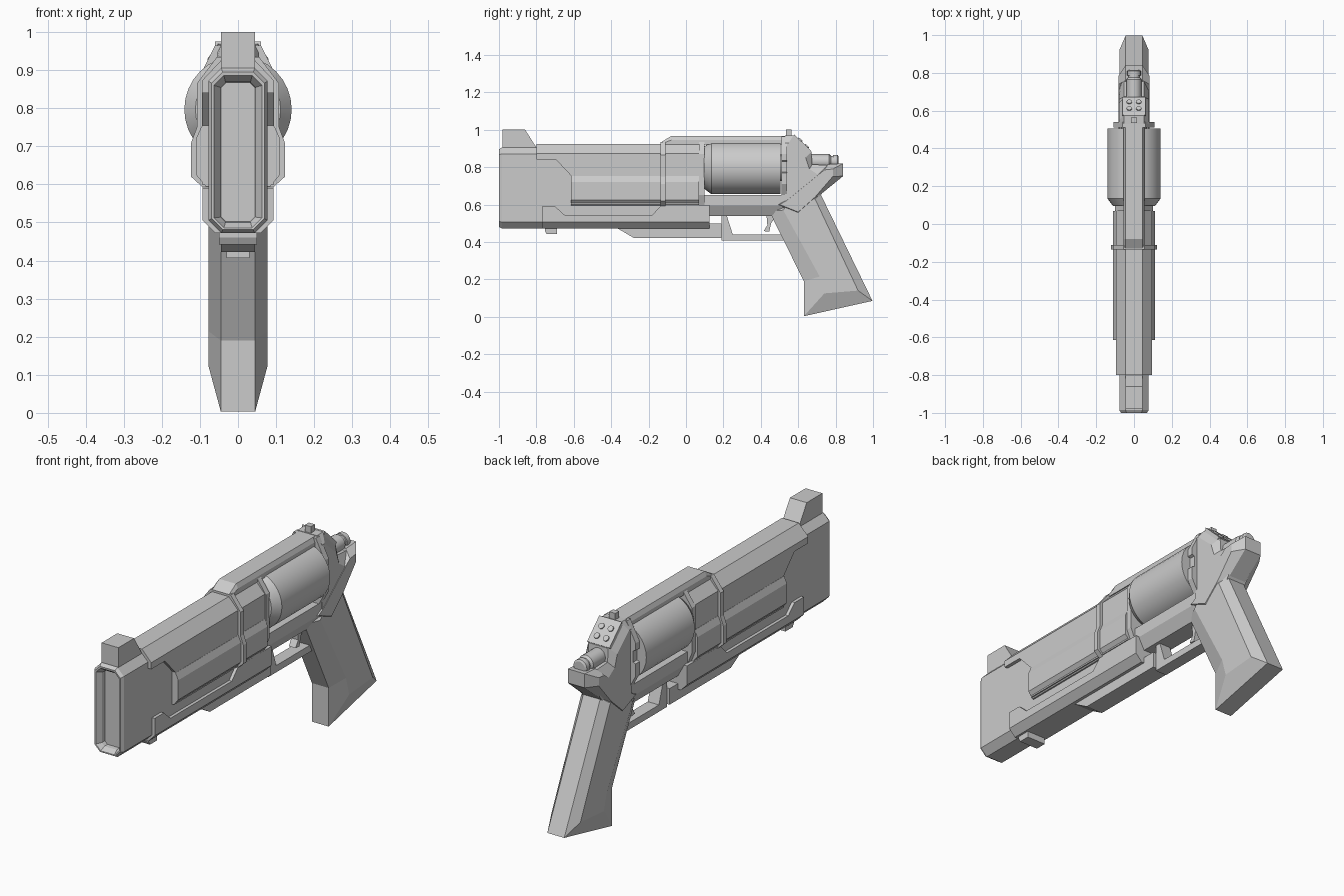
import bpy, bmesh, math


def loft(name, rings, smooth=False):
    """Skin a list of equally long closed rings and cap both ends."""
    bm = bmesh.new()
    vs = [[bm.verts.new(p) for p in r] for r in rings]
    n = len(rings[0])
    for a, b in zip(vs, vs[1:]):
        for i in range(n):
            j = (i + 1) % n
            bm.faces.new((a[i], a[j], b[j], b[i]))
    bm.faces.new(vs[0][::-1])
    bm.faces.new(vs[-1])
    bmesh.ops.recalc_face_normals(bm, faces=bm.faces)
    me = bpy.data.meshes.new(name)
    bm.to_mesh(me)
    bm.free()
    ob = bpy.data.objects.new(name, me)
    bpy.context.collection.objects.link(ob)
    if smooth:
        bpy.ops.object.select_all(action='DESELECT')
        ob.select_set(True)
        bpy.context.view_layer.objects.active = ob
        bpy.ops.object.shade_smooth_by_angle(angle=math.radians(30))
    return ob


def slab(name, *layers):
    """Side profiles (y, z) at half-widths from middle outwards, mirrored in x."""
    rings = [[(-x, y, z) for y, z in p] for x, p in layers[::-1]]
    rings += [[(x, y, z) for y, z in p] for x, p in layers]
    return loft(name, rings)


def section(half, y):
    return [(x, y, z) for x, z in half] + [(-x, y, z) for x, z in half[::-1]]


def bar(name, half, y0, y1):
    """Half cross-section (x, z) mirrored and extruded along y."""
    return loft(name, [section(half, y0), section(half, y1)])


def turned(name, zc, steps, n=32):
    """Round part along y from (y, radius) steps."""
    return loft(name, [[(r * math.cos(2 * math.pi * i / n), y, zc + r * math.sin(2 * math.pi * i / n))
                        for i in range(n)] for y, r in steps], True)


def octo(w, z0, z1, c):
    return [(w - c, z0), (w, z0 + c), (w, z1 - c), (w - c, z1)]


# Barrel core with recessed muzzle
core = octo(.078, .472, .905, .034)
loft("barrel_core", [section(octo(.045, .502, .867, .014), -.955),
                     section(octo(.047, .5, .869, .014), -.975),
                     section(octo(.063, .486, .886, .026), -.999),
                     section(octo(.069, .481, .895, .029), -1),
                     section(core, -.985), section(core, .075)])

# Front sight
slab("front_sight", (.045, [(-.98, .89), (-.98, 1), (-.86, 1), (-.8, .905), (-.8, .89)]))

# Upper shroud: stepped side plate, roof and bulged panel
slab("shroud_plate", (.095, [(-.8, .845), (-.7, .845), (-.615, .755), (-.615, .6),
                             (.07, .6), (.07, .87), (-.8, .87)]))
bar("shroud_roof", [(.095, .84), (.095, .872), (.045, .925)], -.8, .07)
bar("shroud_bulge", [(.085, .595), (.11, .625), (.11, .72), (.096, .752)], -.615, .07)

# Lower shroud plate with chamfered underside
edge = [(-.77, .59), (-.7, .59), (-.65, .545), (-.18, .545), (-.13, .598), (.125, .598)]
slab("lower_plate", (.06, edge + [(.125, .472), (-.77, .472)]),
     (.093, edge + [(.125, .506), (-.77, .506)]))

# Underside rail and its lug
slab("under_rail", (.045, [(-.37, .475), (-.28, .422), (.19, .422), (.19, .5), (-.37, .5)]))
slab("rail_lug", (.05, [(-.755, .5), (-.755, .46), (-.745, .442), (-.69, .442), (-.69, .5)]))

# Band around the barrel, and plate ahead of the cylinder
bar("barrel_band", [(.09, .59), (.123, .62), (.123, .71), (.108, .75), (.108, .865),
                    (.055, .935)], -.135, -.11)
bar("cylinder_plate", [(.075, .59), (.1, .65), (.1, .87), (.055, .935)], .07, .098)

# Top strap
slab("top_strap", (.045, [(-.135, .92), (-.135, .932), (-.08, .966), (.56, .966), (.56, .92)]),
     (.055, [(-.13, .92), (-.13, .925), (-.078, .945), (.555, .945), (.555, .92)]))

# Cylinder and its rear ratchet
turned("cylinder", .797, [(.096, .112), (.135, .141), (.505, .141)])
turned("ratchet", .797, [(.5, .07), (.54, .07)], 12)

# Recoil shield
bar("recoil_shield", [(.06, .62), (.108, .71), (.108, .77), (.095, .775), (.095, .83),
                      (.108, .835), (.108, .87), (.06, .965)], .51, .54)

# Frame below the cylinder
bar("lower_frame", [(.045, .538), (.076, .595), (.076, .652)], .09, .56)

# Rear frame
slab("rear_frame", (.052, [(.53, .6), (.53, .968), (.575, .97), (.67, .88), (.675, .815),
                           (.83, .805), (.7, .62)]),
     (.08, [(.53, .6), (.53, .93), (.55, .93), (.64, .85), (.66, .79),
            (.72, .75), (.66, .62)]))

# Rear sight and sloped plate with four studs
slab("rear_sight", (.016, [(.535, .95), (.535, 1), (.565, 1), (.565, .95)]))
slab("sloped_plate", (.06, [(.57, .95), (.578, .975), (.672, .885), (.655, .87)]))
for x in (-.025, .025):
    for y in (.61, .645):
        bpy.ops.mesh.primitive_cylinder_add(vertices=12, radius=.014, depth=.012,
                                            location=(x, y, .978 - (y - .575) * .957),
                                            rotation=(-math.radians(43.7), 0, 0))
        bpy.context.object.name = "plate_stud"

# Hammer
turned("hammer", .83, [(.64, .04), (.765, .04), (.775, .03), (.785, .03), (.786, .036),
                       (.81, .036), (.815, .028)], 16)

# Grip tang
slab("grip_tang", (.045, [(.46, .6), (.53, .625), (.76, .815), (.84, .82), (.84, .752),
                          (.715, .65), (.6, .53)]),
     (.082, [(.5, .6), (.54, .622), (.74, .785), (.785, .79), (.785, .75),
             (.69, .64), (.6, .56)]))

# Grip with raised centre facets
slab("grip", (.045, [(.445, .565), (.63, .19), (.63, .003), (.997, .085), (.72, .655), (.54, .63)]),
     (.078, [(.52, .57), (.715, .215), (.74, .125), (.92, .14), (.69, .63), (.56, .625)]))

# Trigger guard and trigger
slab("trigger_guard", (.03, [(.19, .55), (.215, .55), (.25, .44), (.53, .44), (.53, .407), (.19, .407)]))
slab("trigger", (.018, [(.43, .55), (.49, .55), (.455, .5), (.445, .455), (.415, .458), (.435, .49)]))
